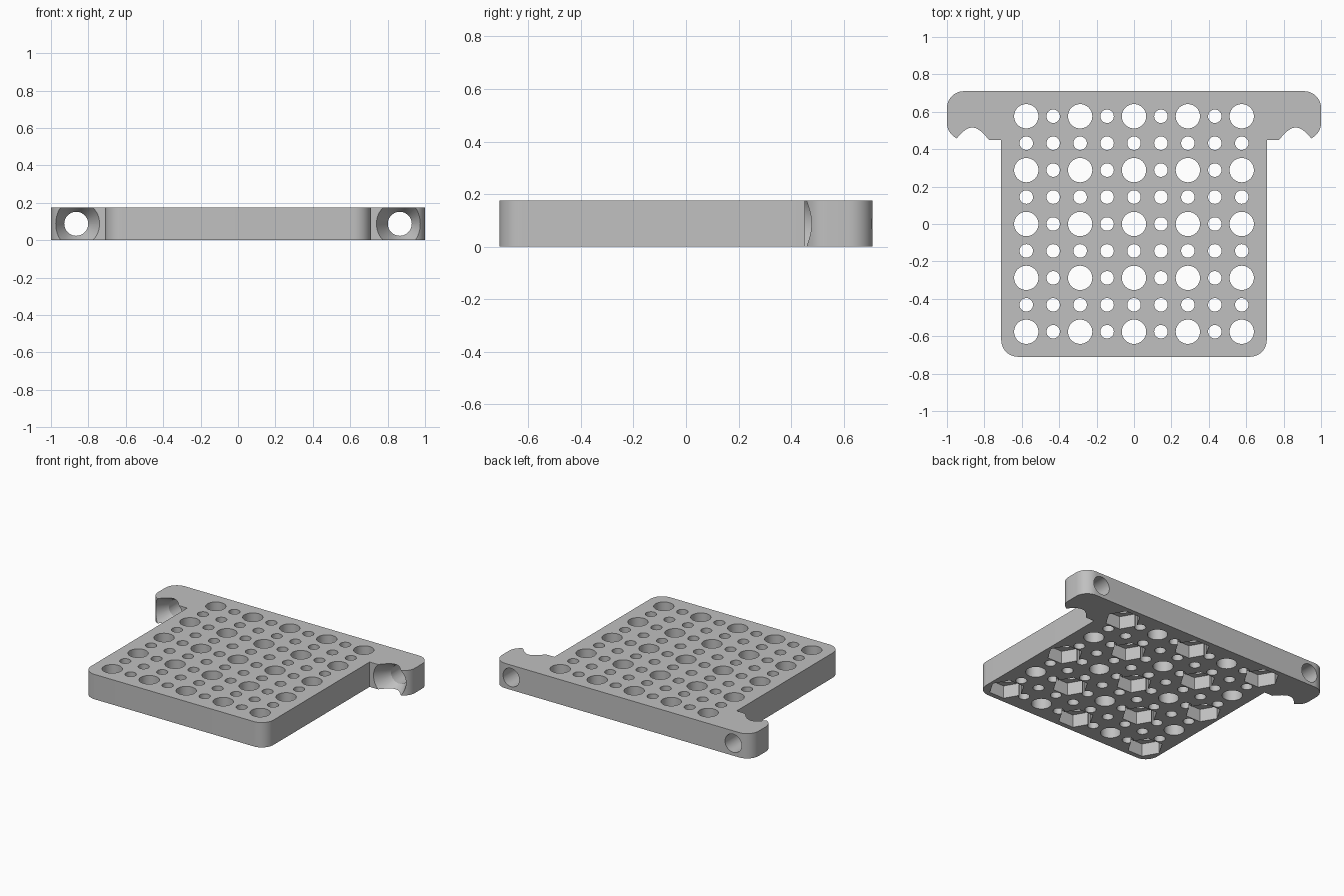
import bpy, bmesh
from math import cos, sin, pi, radians
from mathutils import Matrix, Vector

if "Cube" in bpy.data.objects:
    bpy.data.objects.remove(bpy.data.objects["Cube"])

THICK = 0.175      # plate height
HALF = 0.71        # half the square plate
EAR_FRONT = 0.45   # front face of the ears
PITCH = 0.144      # hole spacing
EAR_X = 0.865      # mounting hole position
FILLET = 0.09

grey = bpy.data.materials.new("plain_grey")
grey.use_nodes = True
grey.diffuse_color = (0.53, 0.53, 0.53, 1)
grey.node_tree.nodes["Principled BSDF"].inputs["Base Color"].default_value = (0.53, 0.53, 0.53, 1)


def make_object(name, bm):
    bmesh.ops.recalc_face_normals(bm, faces=bm.faces)
    mesh = bpy.data.meshes.new(name)
    bm.to_mesh(mesh)
    bm.free()
    mesh.materials.append(grey)
    obj = bpy.data.objects.new(name, mesh)
    bpy.context.collection.objects.link(obj)
    return obj


def fillet(cx, cy, start, steps=12):
    """Quarter-circle of outline points, running counter-clockwise."""
    angles = [radians(start + 90 * i / steps) for i in range(steps + 1)]
    return [(cx + FILLET * cos(a), cy + FILLET * sin(a)) for a in angles]


def add_cone(bm, r1, r2, depth, matrix, sides=48):
    bmesh.ops.create_cone(bm, cap_ends=True, segments=sides, radius1=r1,
                          radius2=r2, depth=depth, matrix=matrix)


# T-shaped plate: right half outline, then mirrored
inset = HALF - FILLET
half = fillet(inset, -inset, 270)
half += [(HALF, EAR_FRONT)]
half += fillet(1 - FILLET, EAR_FRONT + FILLET, 270)
half += fillet(1 - FILLET, inset, 0)
outline = half + [(-x, y) for x, y in reversed(half)]
bm = bmesh.new()
base = bm.faces.new([bm.verts.new((x, y, 0)) for x, y in outline])
top = bmesh.ops.extrude_face_region(bm, geom=[base])["geom"]
bmesh.ops.translate(bm, vec=(0, 0, THICK), verts=[v for v in top if isinstance(v, bmesh.types.BMVert)])
plate = make_object("mounting_plate", bm)

# Grid of alternating large and small through holes
holes = bmesh.new()
pockets = bmesh.new()
for i in range(-4, 5):
    for j in range(-4, 5):
        large = i % 2 == 0 and j % 2 == 0
        r = 0.065 if large else 0.036
        spot = Vector((i * PITCH, j * PITCH, 0))
        add_cone(holes, r, r, 1, Matrix.Translation(spot), 48 if large else 32)
        # Hexagonal nut pockets under every other large hole
        if large and (i + j) % 4 == 0:
            add_cone(pockets, 0.115, 0.115, 0.18,
                     Matrix.Translation(spot) @ Matrix.Rotation(pi / 2, 4, "Z"), 6)

# Countersunk screw holes running front to back through the ears
screws = bmesh.new()
sinks = bmesh.new()
along_y = Matrix.Rotation(-pi / 2, 4, "X")
for side in (-1, 1):
    add_cone(screws, 0.064, 0.064, 1, Matrix.Translation((side * EAR_X, 0.6, THICK / 2)) @ along_y)
    add_cone(sinks, 0.141, 0.061, 0.14, Matrix.Translation((side * EAR_X, 0.492, THICK / 2)) @ along_y, 64)

for name, cut in (("hole_cutter", holes), ("pocket_cutter", pockets),
                  ("screw_cutter", screws), ("countersink_cutter", sinks)):
    cutter = make_object(name, cut)
    mod = plate.modifiers.new(name, "BOOLEAN")
    mod.operation = "DIFFERENCE"
    mod.solver = "EXACT"
    mod.object = cutter
    bpy.ops.object.select_all(action="DESELECT")
    plate.select_set(True)
    bpy.context.view_layer.objects.active = plate
    bpy.ops.object.modifier_apply(modifier=name)
    bpy.data.objects.remove(cutter)

bpy.ops.object.shade_smooth_by_angle(angle=radians(25))
